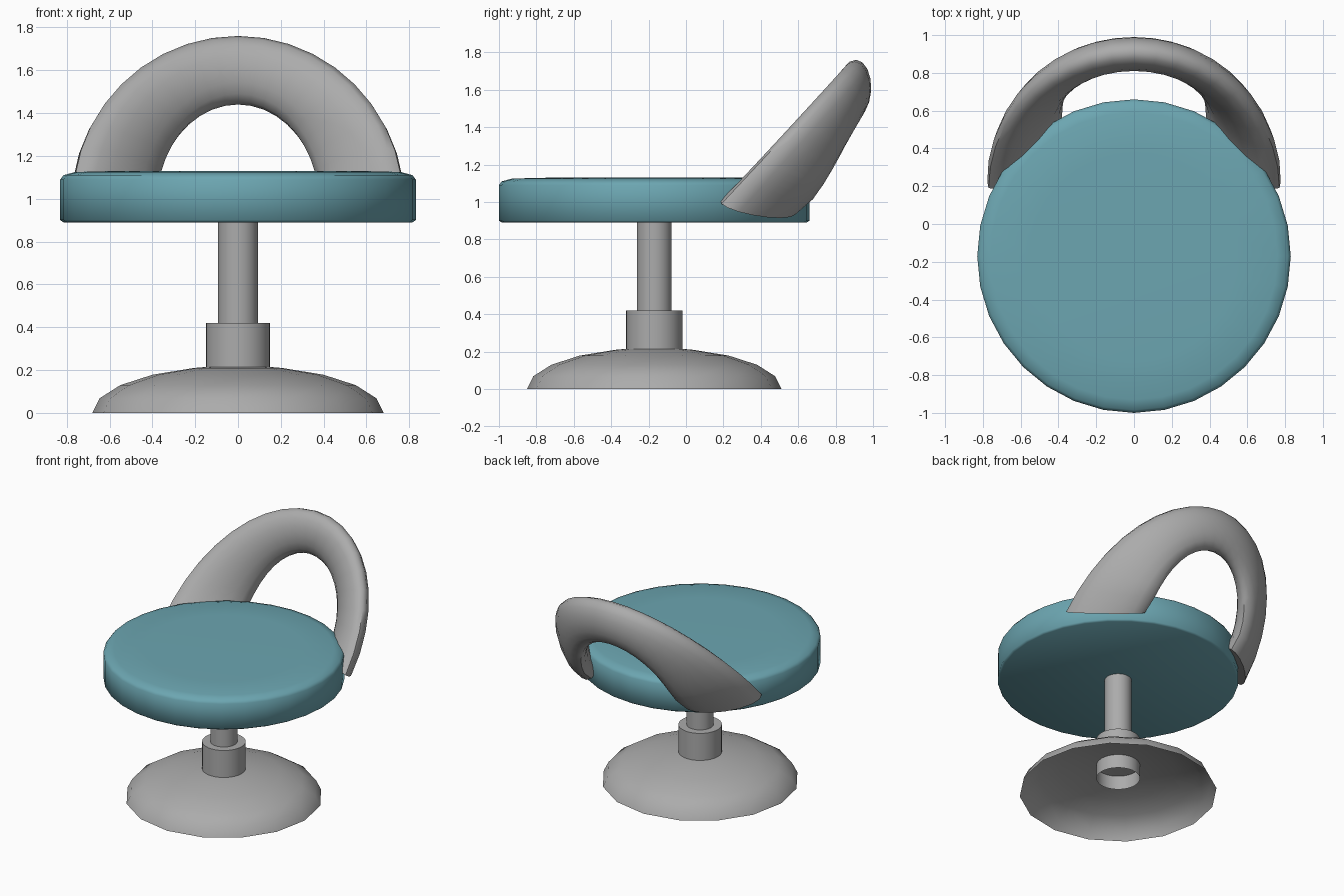
import bpy, bmesh, math
from mathutils import Vector

if "Cube" in bpy.data.objects:
    bpy.data.objects.remove(bpy.data.objects["Cube"], do_unlink=True)

AXIS_Y = -0.17  # seat, post and base share this axis


def make_material(name, rgb):
    mat = bpy.data.materials.new(name)
    mat.use_nodes = True
    color = (*rgb, 1.0)
    mat.diffuse_color = color
    mat.node_tree.nodes["Principled BSDF"].inputs["Base Color"].default_value = color
    return mat


def finish(bm, name, mat, angle=40):
    bmesh.ops.remove_doubles(bm, verts=bm.verts, dist=1e-5)
    mesh = bpy.data.meshes.new(name)
    bm.to_mesh(mesh)
    bm.free()
    mesh.materials.append(mat)
    obj = bpy.data.objects.new(name, mesh)
    bpy.context.collection.objects.link(obj)
    bpy.ops.object.select_all(action="DESELECT")
    obj.select_set(True)
    bpy.context.view_layer.objects.active = obj
    bpy.ops.object.shade_smooth_by_angle(angle=math.radians(angle))
    return obj


def skin(bm, rings, closed=True):
    """Bridge consecutive rings of points with quads."""
    loops = [[bm.verts.new(p) for p in ring] for ring in rings]
    n = len(loops[0])
    for a, b in zip(loops, loops[1:]):
        for i in range(n):
            j = (i + 1) % n
            bm.faces.new((a[i], a[j], b[j], b[i]))
    return loops


def lathe(name, profile, sides, mat, angle=40):
    """Turn (radius, height) points, listed bottom to top, around the axis."""
    bm = bmesh.new()
    rings = []
    for r, z in profile:
        turn = [2 * math.pi * i / sides for i in range(sides)]
        rings.append([(r * math.cos(t), AXIS_Y + r * math.sin(t), z) for t in turn])
    loops = skin(bm, [ring for ring in rings if math.hypot(ring[0][0], 0) > 1e-6])
    # close an end whose profile reaches the axis
    if profile[0][0] == 0:
        bm.faces.new(loops[0][::-1])
    if profile[-1][0] == 0:
        bm.faces.new(loops[-1])
    return finish(bm, name, mat, angle)


grey = make_material("grey metal", (0.41, 0.41, 0.41))
teal = make_material("teal cushion", (0.15, 0.38, 0.44))

# Base: open half ellipsoid
steps = 5
dome = []
for k in range(steps):
    a = math.pi / 2 * k / steps
    dome.append((0.68 * math.cos(a), 0.22 * math.sin(a)))
lathe("base", dome + [(0.09, 0.22), (0, 0.22)], 16, grey, 50)

# Collar, open underneath, and post
lathe("collar", [(0.15, 0.11), (0.15, 0.42), (0, 0.42)], 32, grey)
lathe("post", [(0, 0.40), (0.093, 0.40), (0.093, 0.90), (0, 0.90)], 32, grey)

# Seat cushion with softened top edge
lathe("seat", [(0, 0.89), (0.815, 0.89), (0.83, 0.90), (0.83, 1.09), (0.815, 1.11),
               (0.76, 1.125), (0.55, 1.13), (0, 1.13)], 32, teal, 60)


# Backrest: an oval section swept over an arch that leans back and hugs the seat
def outer_edge(t):
    s, c = math.sin(t), math.cos(t)
    return Vector((0.77 * c, 0.19 + 0.72 * s, 0.99 + 0.77 * s))


def inner_edge(t):
    s, c = max(math.sin(t), 0.0), math.cos(t)
    return Vector((0.39 * c, 0.58 + 0.31 * s ** 0.65, 0.95 + 0.49 * s))


def center(t):
    return (outer_edge(t) + inner_edge(t)) / 2


ARCH, SECTION, HALF_THICK = 20, 16, 0.09
rings = []
for k in range(ARCH + 1):
    t = math.pi * k / ARCH
    lo, hi = max(t - 0.1, 0), min(t + 0.1, math.pi)
    tangent = center(hi) - center(lo)
    width = (outer_edge(t) - inner_edge(t)) / 2
    thick = tangent.cross(width).normalized() * HALF_THICK
    rings.append([center(t) + width * math.cos(u) + thick * math.sin(u)
                  for u in (2 * math.pi * i / SECTION for i in range(SECTION))])
bm = bmesh.new()
loops = skin(bm, rings)
bm.faces.new(loops[0][::-1])
bm.faces.new(loops[-1])
bmesh.ops.recalc_face_normals(bm, faces=bm.faces)
finish(bm, "backrest", grey, 50)
